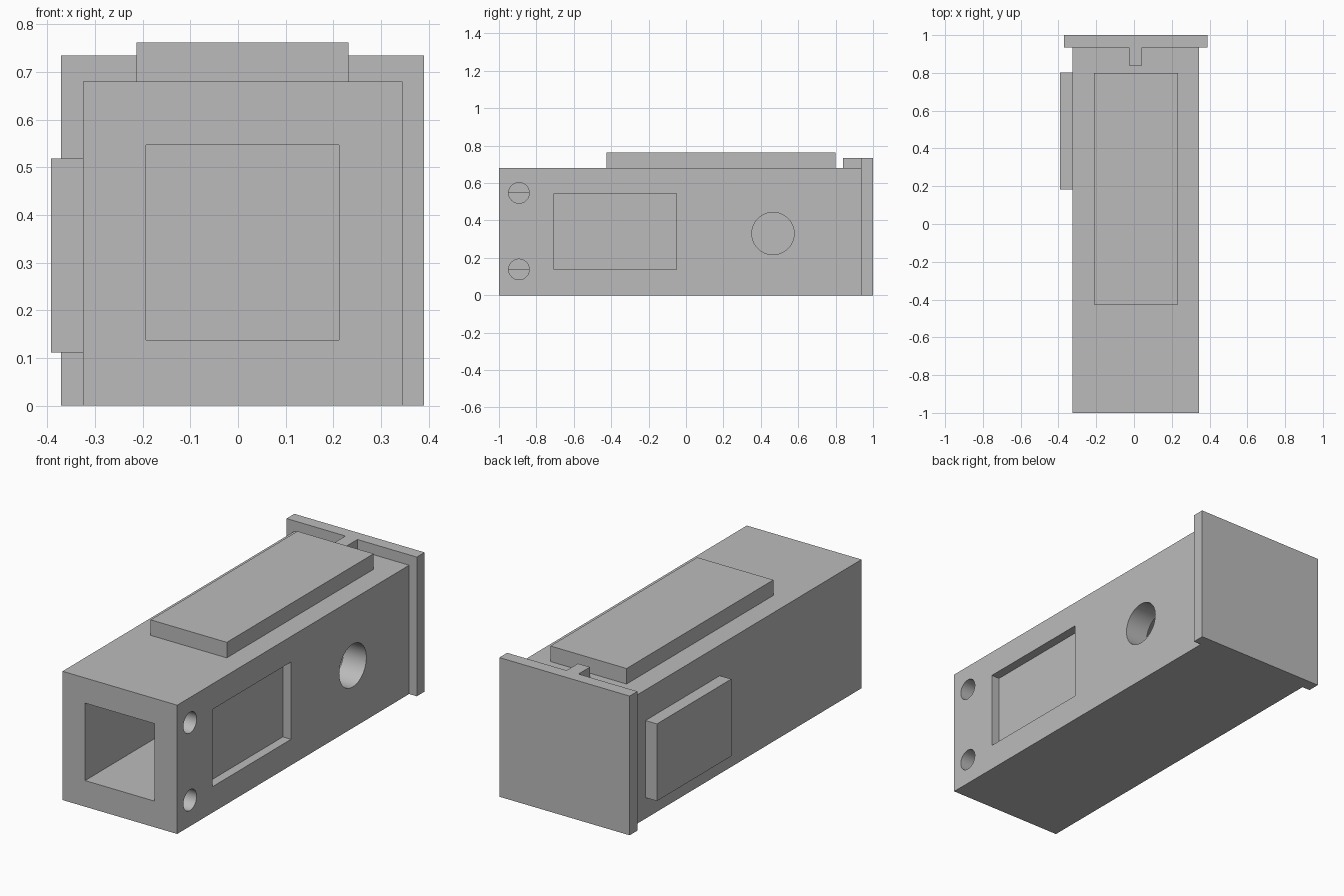
import bpy
import math

cube = bpy.data.objects.get("Cube")
if cube:
    bpy.data.objects.remove(cube, do_unlink=True)

grey = bpy.data.materials.new("plain_grey")
grey.use_nodes = True
colour = (0.5, 0.5, 0.5, 1)
grey.diffuse_color = colour
grey.node_tree.nodes["Principled BSDF"].inputs["Base Color"].default_value = colour


def box(name, x, y, z):
    """Box spanning the given (low, high) range on each axis."""
    spans = (x, y, z)
    bpy.ops.mesh.primitive_cube_add(size=1, location=[sum(s) / 2 for s in spans])
    obj = bpy.context.object
    obj.name = name
    obj.scale = [s[1] - s[0] for s in spans]
    bpy.ops.object.transform_apply(location=False, rotation=False, scale=True)
    obj.data.materials.append(grey)
    return obj


def drill(name, y, z, radius, x):
    """Cylinder along x spanning the given range."""
    bpy.ops.mesh.primitive_cylinder_add(
        vertices=64, radius=radius, depth=x[1] - x[0],
        location=(sum(x) / 2, y, z), rotation=(0, math.pi / 2, 0))
    obj = bpy.context.object
    obj.name = name
    obj.data.materials.append(grey)
    return obj


# Main housing
housing = box("housing", (-0.325, 0.345), (-1, 0.935), (0, 0.68))

# Hollow bore, side recess and side holes
cutters = [
    box("bore_cutter", (-0.193, 0.212), (-1.1, 0.8), (0.138, 0.547)),
    box("recess_cutter", (0.297, 0.45), (-0.705, -0.05), (0.137, 0.545)),
    drill("port_cutter", 0.465, 0.33, 0.113, (0.1, 0.45)),
]
for label, z in (("lower", 0.138), ("upper", 0.547)):
    cutters.append(drill(label + "_pin_cutter", -0.893, z, 0.055, (0.2, 0.45)))

for cutter in cutters:
    cut = housing.modifiers.new(cutter.name, "BOOLEAN")
    cut.operation = "DIFFERENCE"
    cut.solver = "EXACT"
    cut.object = cutter

# Bake the cuts so the hole walls can be smoothed
bpy.ops.object.select_all(action="DESELECT")
housing.select_set(True)
bpy.context.view_layer.objects.active = housing
for cutter in cutters:
    bpy.ops.object.modifier_apply(modifier=cutter.name)
    bpy.data.objects.remove(cutter, do_unlink=True)
bpy.ops.object.shade_smooth_by_angle(angle=math.radians(30))

# Raised pads, end plate and its locating tab
box("top_pad", (-0.213, 0.232), (-0.425, 0.8), (0.68, 0.762))
box("side_pad", (-0.392, -0.325), (0.182, 0.802), (0.111, 0.518))
box("end_plate", (-0.371, 0.39), (0.935, 1), (0, 0.735))
box("end_plate_tab", (-0.027, 0.043), (0.84, 0.935), (0.68, 0.735))
